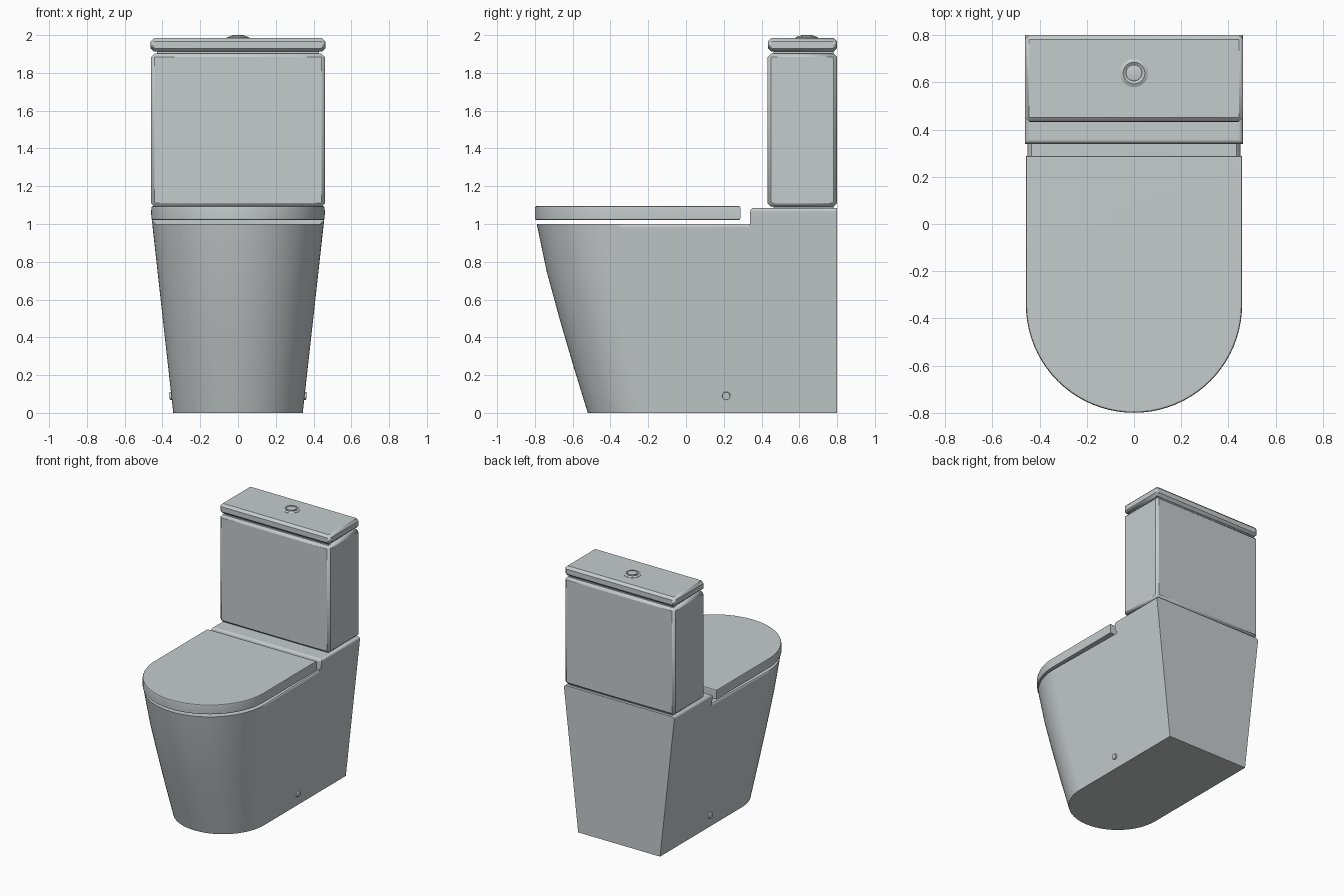
import bpy, bmesh, math
from mathutils import Matrix, Vector

cube = bpy.data.objects.get("Cube")
if cube:
    bpy.data.objects.remove(cube, do_unlink=True)

ceramic = bpy.data.materials.new("grey ceramic")
ceramic.use_nodes = True
colour = (0.56, 0.60, 0.60, 1)
ceramic.diffuse_color = colour
ceramic.node_tree.nodes["Principled BSDF"].inputs["Base Color"].default_value = colour


def finish(name, bm):
    """Turn a bmesh into a smooth-by-angle ceramic object."""
    bmesh.ops.recalc_face_normals(bm, faces=bm.faces[:])
    mesh = bpy.data.meshes.new(name)
    bm.to_mesh(mesh)
    bm.free()
    obj = bpy.data.objects.new(name, mesh)
    bpy.context.collection.objects.link(obj)
    mesh.materials.append(ceramic)
    bpy.ops.object.select_all(action='DESELECT')
    obj.select_set(True)
    bpy.context.view_layer.objects.active = obj
    bpy.ops.object.shade_smooth_by_angle(angle=math.radians(40))
    weighted = obj.modifiers.new("even shading", 'WEIGHTED_NORMAL')
    weighted.keep_sharp = True
    return obj


def bevel(bm, edges, width, segments):
    bmesh.ops.bevel(bm, geom=edges, offset=width, segments=segments,
                    profile=0.5, affect='EDGES', clamp_overlap=True)


def u_shape(half, front, back, z, steps=40):
    """Points from the back left corner, round the front, to the back right."""
    centre = front + half
    arc = [(half * math.cos(math.pi * i / steps),
            centre - half * math.sin(math.pi * i / steps), z) for i in range(steps + 1)]
    return [(half, back, z)] + arc + [(-half, back, z)]


def box(name, x, y0, y1, z0, z1, width=0.0):
    bm = bmesh.new()
    bmesh.ops.create_cube(bm, size=1)
    bmesh.ops.scale(bm, vec=(2 * x, y1 - y0, z1 - z0), verts=bm.verts)
    bmesh.ops.translate(bm, vec=(0, (y0 + y1) / 2, (z0 + z1) / 2), verts=bm.verts)
    if width:
        bevel(bm, bm.edges[:], width, 1)
    return finish(name, bm)


# Pedestal: tapered bowl lofted from U sections, with a raised deck at the back
STEP, BACK, RIM, DECK = 0.34, 0.80, 1.0, 1.085


def half_width(z):
    return 0.343 + 0.111 * z


bm = bmesh.new()
rings = []
for z, front in [(0, -0.52), (0.25, -0.597), (0.5, -0.67), (0.75, -0.738), (RIM, -0.79)]:
    half = half_width(z)
    points = u_shape(half, front, STEP, z)
    points = [(half, BACK, z)] + points + [(-half, BACK, z)]
    rings.append([bm.verts.new(p) for p in points])
for low, high in zip(rings, rings[1:]):
    for i in range(len(low)):
        j = (i + 1) % len(low)
        bm.faces.new((low[i], low[j], high[j], high[i]))
bm.faces.new(rings[0])
top = rings[-1]
bm.faces.new(top[1:-1])
w = half_width(DECK)
deck = [bm.verts.new(p) for p in
        [(w, BACK, DECK), (w, STEP, DECK), (-w, STEP, DECK), (-w, BACK, DECK)]]
base = [top[0], top[1], top[-2], top[-1]]
for i in range(4):
    j = (i + 1) % 4
    bm.faces.new((base[i], base[j], deck[j], deck[i]))
bm.faces.new(deck)
rim = set(top[1:-1])
corners = {top[1], top[-2]}
rounded = []
for e in bm.edges:
    ends = set(e.verts)
    on_rim = ends <= rim and ends != corners
    on_deck = ends <= set(deck) and ends != {deck[0], deck[3]}
    if on_rim or on_deck:
        rounded.append(e)
bevel(bm, rounded, 0.02, 4)
finish("pedestal", bm)

# Seat lid, floating just above the rim
bm = bmesh.new()
outline = [bm.verts.new(p) for p in u_shape(0.458, -0.80, 0.288, 1.02)]
face = bm.faces.new(outline)
extruded = bmesh.ops.extrude_face_region(bm, geom=[face])["geom"]
bmesh.ops.translate(bm, vec=(0, 0, 0.076),
                    verts=[v for v in extruded if isinstance(v, bmesh.types.BMVert)])
edges = [e for e in bm.edges if abs(e.verts[0].co.z - e.verts[1].co.z) < 0.001]
bevel(bm, edges, 0.01, 2)
finish("seat_lid", bm)

# Cistern, its lid and the recessed joints
box("cistern", 0.46, 0.432, 0.80, 1.092, 1.902, 0.018)
box("cistern_lid", 0.462, 0.434, 0.80, 1.912, 1.985, 0.018)
box("cistern_foot", 0.43, 0.462, 0.78, 1.07, 1.11)
box("cistern_neck", 0.43, 0.462, 0.78, 1.89, 1.93)

# Flush button: a turned collar with a raised centre
bm = bmesh.new()
profile = [(0, 1.97), (0.06, 1.97), (0.06, 1.987), (0.046, 1.994), (0.037, 1.987),
           (0.034, 1.987), (0.034, 1.997), (0.029, 2.0), (0, 2.0)]
verts = [bm.verts.new((r, 0, z)) for r, z in profile]
edges = [bm.edges.new(pair) for pair in zip(verts, verts[1:])]
bmesh.ops.spin(bm, geom=verts + edges, cent=(0, 0, 0), axis=(0, 0, 1),
               angle=2 * math.pi, steps=32)
bmesh.ops.remove_doubles(bm, verts=bm.verts[:], dist=0.0001)
bmesh.ops.translate(bm, vec=(0, 0.64, 0), verts=bm.verts)
finish("flush_button", bm)

# Fixing caps low on both sides, square to the sloping walls
for side, label in ((1, "left"), (-1, "right")):
    bm = bmesh.new()
    bmesh.ops.create_cone(bm, cap_ends=True, segments=24, radius1=0.023,
                          radius2=0.02, depth=0.02)
    normal = Vector((side, 0, -0.111))
    turn = normal.to_track_quat('Z', 'Y').to_matrix().to_4x4()
    place = Matrix.Translation((side * half_width(0.09), 0.213, 0.09))
    bmesh.ops.transform(bm, matrix=place @ turn, verts=bm.verts)
    finish(label + "_fixing_cap", bm)
